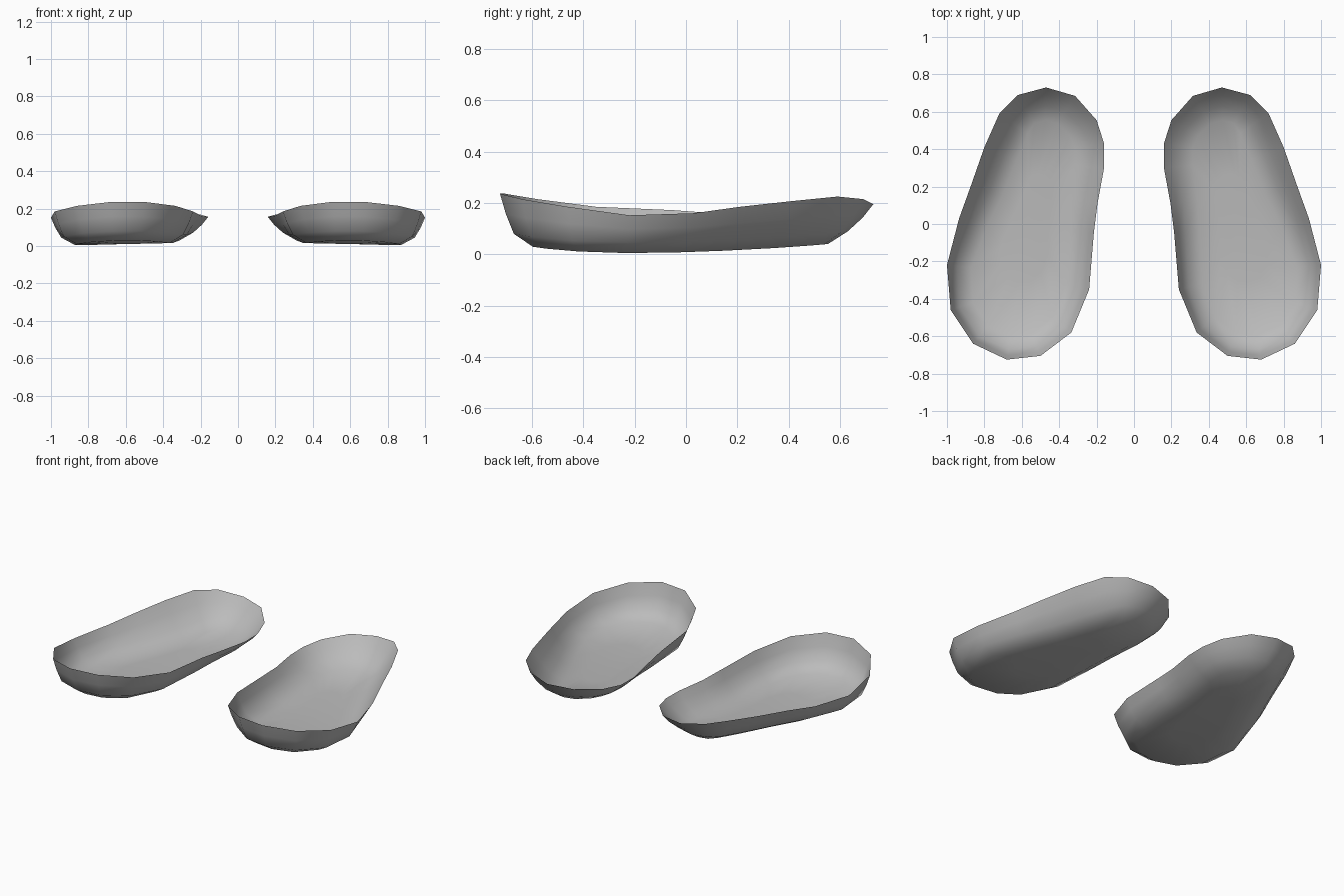
import bpy
import bmesh
from mathutils import Vector

if "Cube" in bpy.data.objects:
    bpy.data.objects.remove(bpy.data.objects["Cube"])

# Rim outline of one tray: x, y, z, and how far the wall slopes inward
RIM = [
    (0.47, 0.73, 0.195, 0.10), (0.62, 0.69, 0.215, 0.10), (0.72, 0.59, 0.225, 0.11),
    (0.80, 0.41, 0.207, 0.11), (0.87, 0.21, 0.185, 0.10), (0.935, 0.03, 0.16, 0.08),
    (1.0, -0.22, 0.152, 0.055), (0.98, -0.46, 0.185, 0.05), (0.86, -0.64, 0.215, 0.05),
    (0.68, -0.725, 0.236, 0.055), (0.50, -0.705, 0.236, 0.055), (0.335, -0.58, 0.215, 0.055),
    (0.24, -0.35, 0.185, 0.055), (0.215, -0.05, 0.172, 0.06), (0.195, 0.11, 0.16, 0.07),
    (0.16, 0.30, 0.155, 0.08), (0.16, 0.43, 0.157, 0.08), (0.20, 0.555, 0.168, 0.09),
    (0.315, 0.685, 0.185, 0.10),
]

grey = bpy.data.materials.new("light grey")
grey.diffuse_color = (0.5, 0.5, 0.5, 1)
grey.use_nodes = True
grey.node_tree.nodes["Principled BSDF"].inputs["Base Color"].default_value = grey.diffuse_color


def floor_z(x, y):
    """Gently rocked underside, lowest just ahead of the middle."""
    curve = 0.13 if y < -0.2 else 0.05
    return 0.004 + curve * (y + 0.2) ** 2 + 0.02 * (0.9 - x)


def inward(i):
    """Horizontal direction from a rim point into the tray."""
    a, b, c = (Vector(RIM[(i + k) % len(RIM)][:2]) for k in (-1, 0, 1))
    d = (b - a).normalized() + (c - b).normalized()
    return Vector((d.y, -d.x)).normalized()


def build_tray(name, side):
    bm = bmesh.new()
    n = len(RIM)
    centre = Vector((0.56, -0.02))
    rings = [[] for _ in range(5)]
    for i, (x, y, z, w) in enumerate(RIM):
        p, d = Vector((x, y)), inward(i)
        upper, lower, edge = p + d * w * 0.42, p + d * w, p + d * (w + 0.075)
        low_z = floor_z(*lower) + 0.042
        inner = edge.lerp(centre, 0.5)
        spots = [(p, z), (upper, low_z + (z - low_z) * 0.5), (lower, low_z),
                 (edge, floor_z(*edge)), (inner, floor_z(*inner))]
        for ring, (q, h) in zip(rings, spots):
            ring.append(bm.verts.new((side * q.x, q.y, h)))
    # Wall, rounded corner and outer floor
    for a, b in zip(rings, rings[1:]):
        for i in range(n):
            j = (i + 1) % n
            bm.faces.new((a[i], a[j], b[j], b[i]))
    # Middle of the floor
    mid = bm.verts.new((side * centre.x, centre.y, floor_z(*centre)))
    for i in range(n):
        bm.faces.new((rings[-1][i], rings[-1][(i + 1) % n], mid))
    # Faces point outward, away from the hollow
    bm.normal_update()
    if mid.normal.z > 0:
        bmesh.ops.reverse_faces(bm, faces=bm.faces[:])
    for f in bm.faces:
        f.smooth = True
    mesh = bpy.data.meshes.new(name)
    bm.to_mesh(mesh)
    bm.free()
    mesh.materials.append(grey)
    bpy.context.collection.objects.link(bpy.data.objects.new(name, mesh))


build_tray("right_tray", 1)
build_tray("left_tray", -1)
